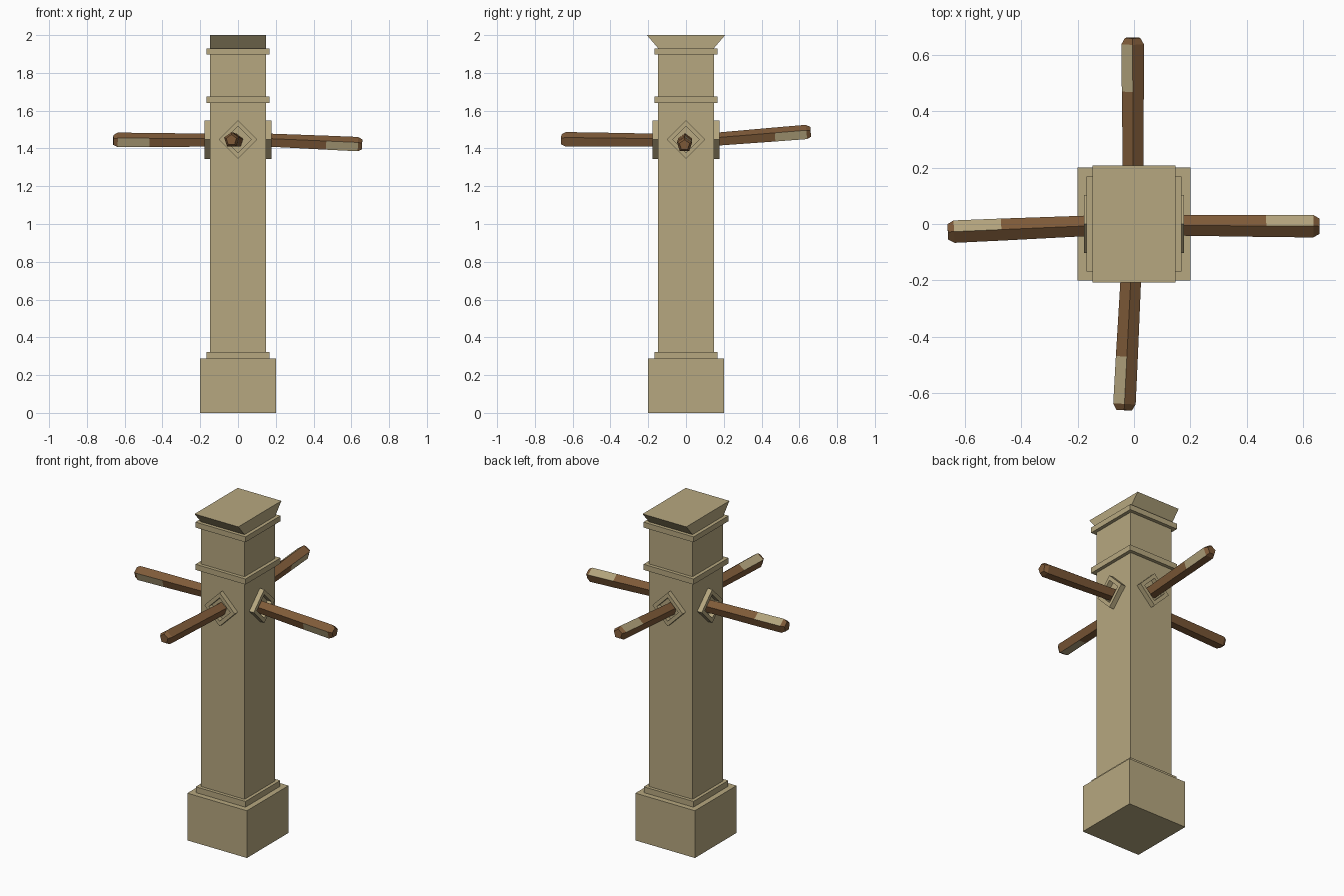
import bpy, bmesh, math
from mathutils import Vector, Matrix

if "Cube" in bpy.data.objects:
    bpy.data.objects.remove(bpy.data.objects["Cube"])


def material(name, rgb):
    m = bpy.data.materials.new(name)
    m.diffuse_color = (*rgb, 1)
    m.use_nodes = True
    m.node_tree.nodes["Principled BSDF"].inputs["Base Color"].default_value = m.diffuse_color
    return m


STONE = material("sandstone", (0.47, 0.39, 0.215))
WOOD = material("brown_wood", (0.21, 0.103, 0.04))
BARE = material("bare_wood", (0.45, 0.37, 0.205))


def finish(name, bm, mats):
    bmesh.ops.recalc_face_normals(bm, faces=bm.faces[:])
    me = bpy.data.meshes.new(name)
    bm.to_mesh(me)
    bm.free()
    for m in mats:
        me.materials.append(m)
    ob = bpy.data.objects.new(name, me)
    bpy.context.collection.objects.link(ob)
    return ob


def block(name, half, z0, z1, flare_y=0):
    """Square block; flare_y widens the top edge toward front and back."""
    bm = bmesh.new()
    bmesh.ops.create_cube(bm, size=2)
    for v in bm.verts:
        top = v.co.z > 0
        y_half = half + (flare_y if top else 0)
        v.co = (v.co.x * half, v.co.y * y_half, z1 if top else z0)
    return finish(name, bm, [STONE])


# Pillar
block("base_plinth", 0.20, 0, 0.287)
block("base_trim", 0.167, 0.287, 0.322)
block("shaft", 0.147, 0.322, 1.93)
block("lower_band", 0.168, 1.64, 1.674)
block("upper_band", 0.168, 1.897, 1.93)
block("flared_cap", 0.147, 1.93, 2.0, 0.06)


# Diamond-shaped socket frames around each beam
def socket(name, angle):
    bm = bmesh.new()
    loops = []
    for r, y in ((0.102, -0.14), (0.102, -0.177), (0.071, -0.177), (0.071, -0.14)):
        loops.append([bm.verts.new((r * math.cos(k * math.pi / 2), y,
                                    r * math.sin(k * math.pi / 2))) for k in range(4)])
    for a, b in zip(loops, loops[1:] + loops[:1]):
        for k in range(4):
            n = (k + 1) % 4
            bm.faces.new((a[k], a[n], b[n], b[k]))
    bm.transform(Matrix.Translation((0, 0, 1.447)) @ Matrix.Rotation(angle, 4, 'Z'))
    finish(name, bm, [STONE])


for i, side in enumerate(("front", "right", "back", "left")):
    socket(side + "_socket", i * math.pi / 2)


# Five-sided beams with bare patches on chosen sides near the tip
def beam(name, start, end, bare_sides, radius=0.041):
    a, b = Vector(start), Vector(end)
    d = (b - a).normalized()
    side = d.cross(Vector((0, 0, 1))).normalized()
    up = side.cross(d)
    length = (b - a).length
    bm = bmesh.new()
    rings = []
    for dist, scale in ((0, 0.92), (length - 0.19, 1), (length - 0.022, 1.02), (length, 0.7)):
        ring = []
        for k in range(5):
            t = math.radians(90 + 72 * k)
            ring.append(bm.verts.new(a + d * dist + radius * scale *
                                     (side * math.cos(t) + up * math.sin(t))))
        rings.append(ring)
    for j in range(3):
        for k in range(5):
            n = (k + 1) % 5
            f = bm.faces.new((rings[j][k], rings[j][n], rings[j + 1][n], rings[j + 1][k]))
            f.material_index = 1 if j == 1 and k in bare_sides else 0
    bm.faces.new(rings[0])
    bm.faces.new(rings[-1])
    finish(name, bm, [WOOD, BARE])


beam("right_beam", (0.13, -0.005, 1.442), (0.657, -0.008, 1.418), (0, 3))
beam("left_beam", (-0.13, -0.005, 1.440), (-0.660, -0.028, 1.442), (1, 4))
beam("back_beam", (-0.003, 0.13, 1.443), (-0.005, 0.660, 1.485), (0, 3))
beam("front_beam", (-0.008, -0.13, 1.440), (-0.035, -0.660, 1.445), (4, 2))
